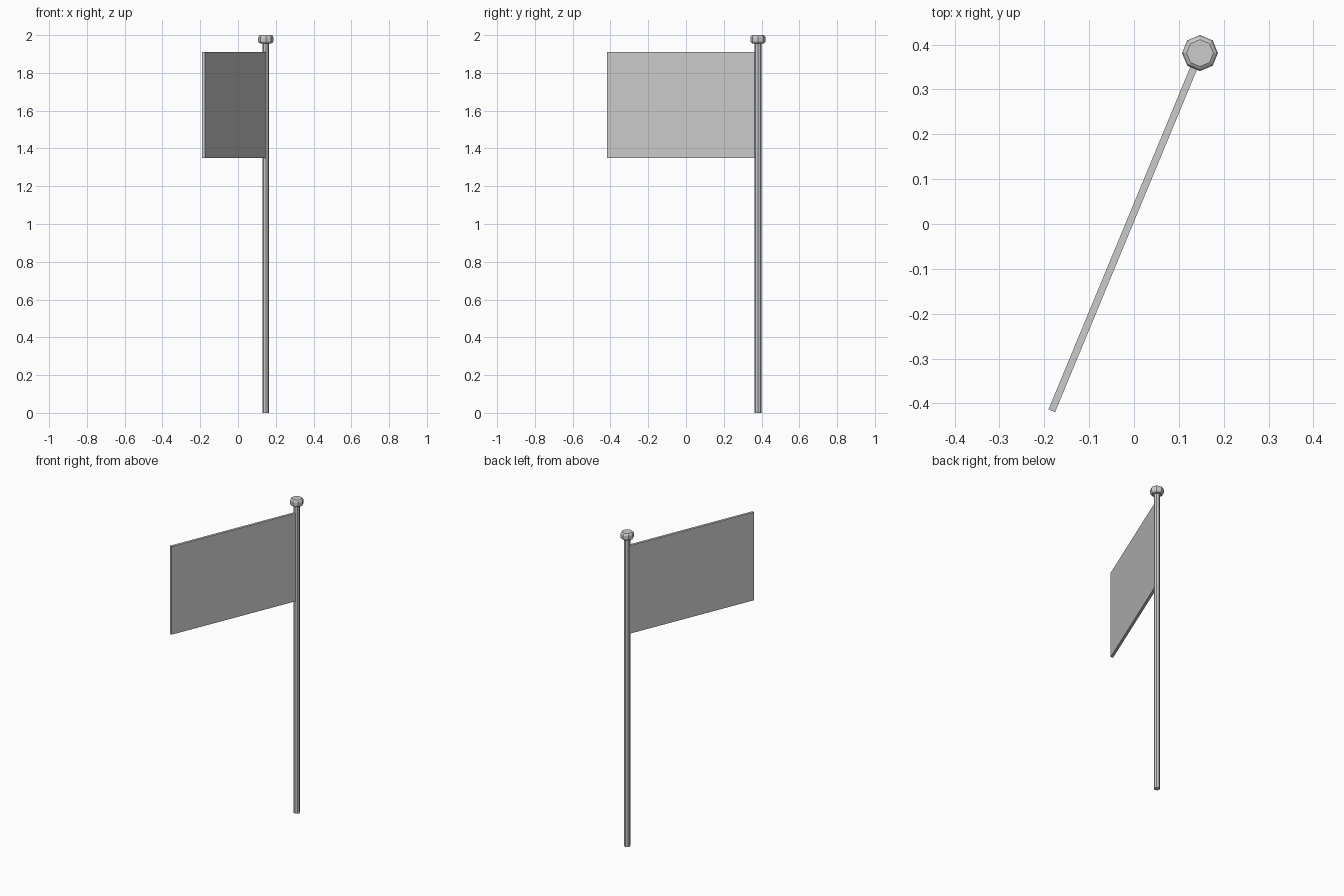
import bpy, math

if "Cube" in bpy.data.objects:
    bpy.data.objects.remove(bpy.data.objects["Cube"])

PX, PY = 0.147, 0.381          # pole axis
ANGLE = math.radians(247.5)    # direction the flag flies


def lathe(name, profile, sides=8):
    """Closed flat-sided solid from (radius, z) points around the pole axis."""
    verts = [(r * math.cos(2 * math.pi * i / sides), r * math.sin(2 * math.pi * i / sides), z)
             for r, z in profile for i in range(sides)]
    faces = [tuple(reversed(range(sides)))]
    for k in range(len(profile) - 1):
        for i in range(sides):
            j = (i + 1) % sides
            a, b = k * sides, (k + 1) * sides
            faces.append((a + i, a + j, b + j, b + i))
    top = (len(profile) - 1) * sides
    faces.append(tuple(range(top, top + sides)))
    mesh = bpy.data.meshes.new(name)
    mesh.from_pydata(verts, [], faces)
    obj = bpy.data.objects.new(name, mesh)
    obj.location = (PX, PY, 0)
    bpy.context.collection.objects.link(obj)
    return obj


# Octagonal pole and chamfered cap
lathe("pole", [(0.018, 0.0), (0.018, 1.96)])
lathe("pole_cap", [(0.03, 1.956), (0.036, 1.96), (0.04, 1.967),
                   (0.04, 1.988), (0.036, 1.996), (0.03, 2.0)])

# Stiff rectangular flag panel
start, end = 0.012, 0.863
mid = (start + end) / 2
bpy.ops.mesh.primitive_cube_add(
    size=1,
    location=(PX + mid * math.cos(ANGLE), PY + mid * math.sin(ANGLE), 1.63),
    rotation=(0, 0, ANGLE))
flag = bpy.context.object
flag.name = "flag"
flag.scale = (end - start, 0.016, 0.56)
